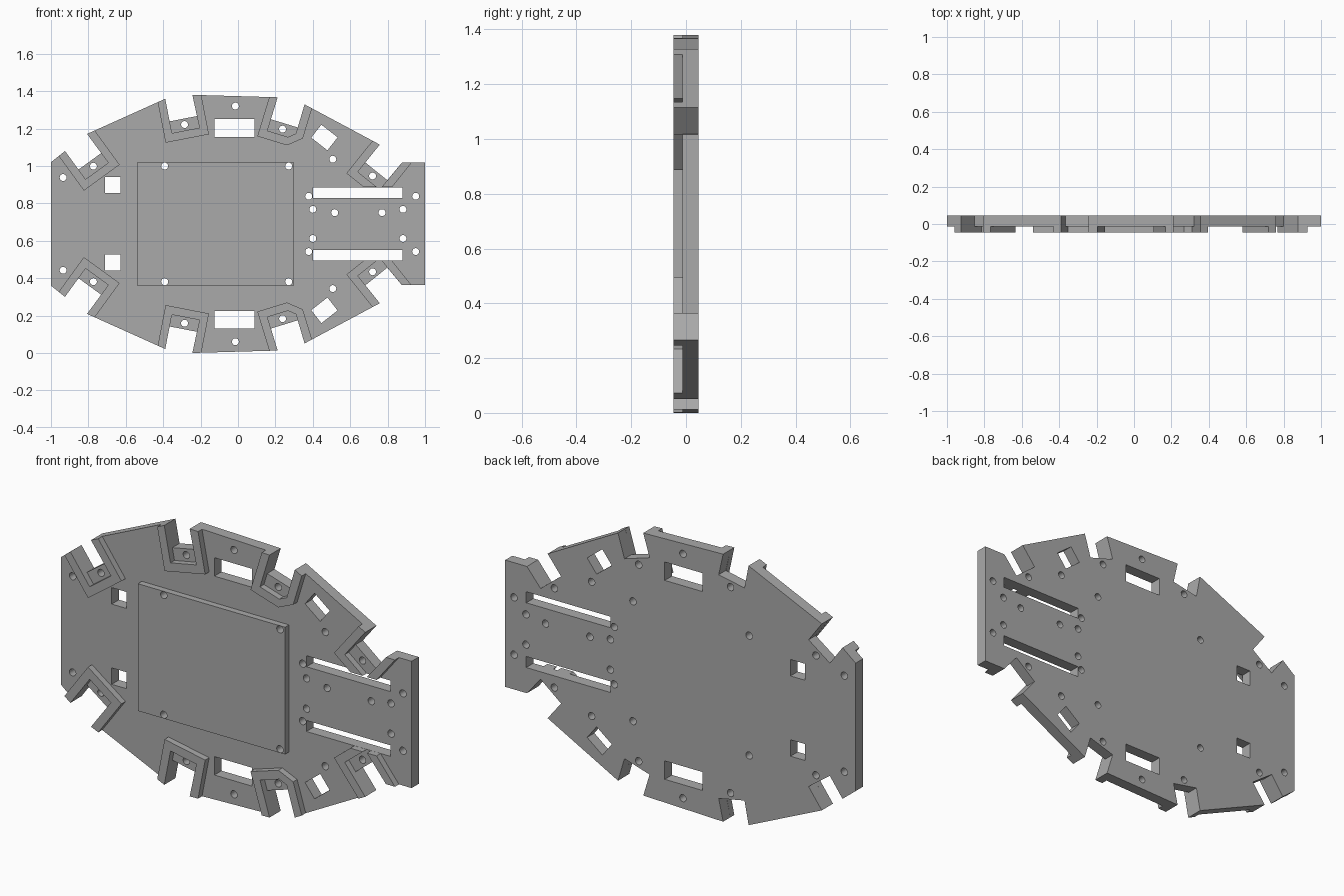
import bpy, bmesh
from math import radians, sin, cos, tau
from mathutils import Vector as V

cube = bpy.data.objects.get("Cube")
if cube:
    bpy.data.objects.remove(cube)

grey = bpy.data.materials.new("plain grey")
grey.use_nodes = True
grey.diffuse_color = (0.4, 0.4, 0.4, 1)
grey.node_tree.nodes["Principled BSDF"].inputs["Base Color"].default_value = (0.4, 0.4, 0.4, 1)

MID = 0.69                                # height of the mirror line
FRONT, STEP, BACK = -0.0455, -0.013, 0.0455
MOUTH, WALL = 0.15, 0.043                 # notch width, bracket wall
CUT, SHELF, DEEP = 0.123, 0.187, 0.231    # notch, shelf and bracket depth


def slab(name, loops, y0, y1):
    """Fill flat loops (inner loops become holes) and thicken from y0 to y1."""
    curve = bpy.data.curves.new(name, "CURVE")
    curve.dimensions, curve.fill_mode = "2D", "BOTH"
    curve.extrude = (y1 - y0) / 2
    for loop in loops:
        spline = curve.splines.new("POLY")
        spline.points.add(len(loop) - 1)
        for point, p in zip(spline.points, loop):
            point.co = (p[0], p[1], 0, 1)
        spline.use_cyclic_u = True
    temp = bpy.data.objects.new("temp", curve)
    mesh = bpy.data.meshes.new_from_object(temp)
    bpy.data.objects.remove(temp)
    bm = bmesh.new()
    bm.from_mesh(mesh)
    bmesh.ops.remove_doubles(bm, verts=bm.verts, dist=1e-5)
    bmesh.ops.recalc_face_normals(bm, faces=bm.faces)
    for f in bm.faces:
        f.smooth = False
        f.material_index = 0
    bm.to_mesh(mesh)
    bm.free()
    mesh.name = name
    mesh.materials.clear()
    mesh.materials.append(grey)
    obj = bpy.data.objects.new(name, mesh)
    obj.rotation_euler.x = radians(90)
    obj.location = (0, (y0 + y1) / 2, MID)
    bpy.context.collection.objects.link(obj)
    return obj


def flip(loop):
    return [V((p[0], -p[1])) for p in loop]


def both(loops):
    return loops + [flip(l) for l in loops]


def circle(x, z, r=0.0185, n=24):
    return [V((x + r * cos(tau * i / n), z + r * sin(tau * i / n))) for i in range(n)]


def box(x, z, w, h, turn=0):
    c, s = cos(radians(turn)), sin(radians(turn))
    corners = [(-w, -h), (w, -h), (w, h), (-w, h)]
    return [V((x + (a * c - b * s) / 2, z + (a * s + b * c) / 2)) for a, b in corners]


def meet(p, d, a, b):
    """Where the line through p along d crosses the line a-b."""
    e = b - a
    return p + d * ((a - p).cross(e) / d.cross(e))


# Upper half of the rim: an end corner, then pairs of notch mouth corners
rim = [V(p) for p in [(-1, .33), (-.925, .39), (-.807, .481), (-.389, .669), (-.244, .69),
                      (.212, .677), (.356, .639), (.758, .424), (.876, .327), (1, .327)]]
slot_a, slot_b = V((0, .196)), V((1, .196))

outline = [rim[0]]
holes = []
for i, turn in enumerate([36, 11, -17, -38.7]):
    a, b = rim[2 * i + 1], rim[2 * i + 2]
    t = radians(turn)
    d, s = V((sin(t), -cos(t))), V((cos(t), sin(t)))
    outline += [a, a + d * CUT, a + d * CUT + s * MOUTH, b]
    holes.append(circle(*(a + d * 0.155 + s * MOUTH / 2)))

    # Raised bracket around the notch
    in1 = a + d * SHELF
    in2 = in1 + s * MOUTH
    out1 = a - s * WALL + d * DEEP
    out2 = out1 + s * (MOUTH + 2 * WALL)
    end1 = meet(out1, d, rim[2 * i], a)
    end2 = meet(out2, d, b, rim[2 * i + 3])
    if i == 3:      # cut off along the slot
        loops = [[end1, a, in1, meet(in1, s, slot_a, slot_b),
                  meet(out1, s, slot_a, slot_b), out1],
                 [b, end2, meet(out2, d, slot_a, slot_b), meet(in2, d, slot_a, slot_b)]]
    else:
        inner, outer = [in2], [out2]
        if i == 2:  # bevelled corner
            inner = [in2 - s * 0.035, in2 - d * 0.03]
            outer = [out2 - d * 0.06, out2 - s * 0.07]
        loops = [[end1, a, in1] + inner + [b, end2] + outer + [out1]]
    slab(f"upper_bracket_{i + 1}", loops, FRONT, STEP)
    slab(f"lower_bracket_{i + 1}", [flip(l) for l in loops], FRONT, STEP)
outline.append(rim[-1])

# Screw holes and windows, mirrored about the middle
panel_holes = both([circle(-.392, .309), circle(.271, .309)])
for x, z in [(-.014, .63), (-.935, .248), (.378, .148), (.4, .078),
             (.882, .078), (.95, .148), (.507, .346)]:
    holes.append(circle(x, z))
holes += [box(-.67, .207, .083, .085),
          box(-.018, .513, .215, .095),
          box(.462, .462, .11, .088, -38),
          box(.64, .167, .48, .057)]
lone_holes = [circle(.517, .06), circle(.77, .06)]

slab("base_plate", [outline + flip(outline)[::-1]] + both(holes) + panel_holes + lone_holes,
     STEP, BACK)
slab("raised_panel", [box(-.12, 0, .84, .656)] + panel_holes, FRONT, STEP)
